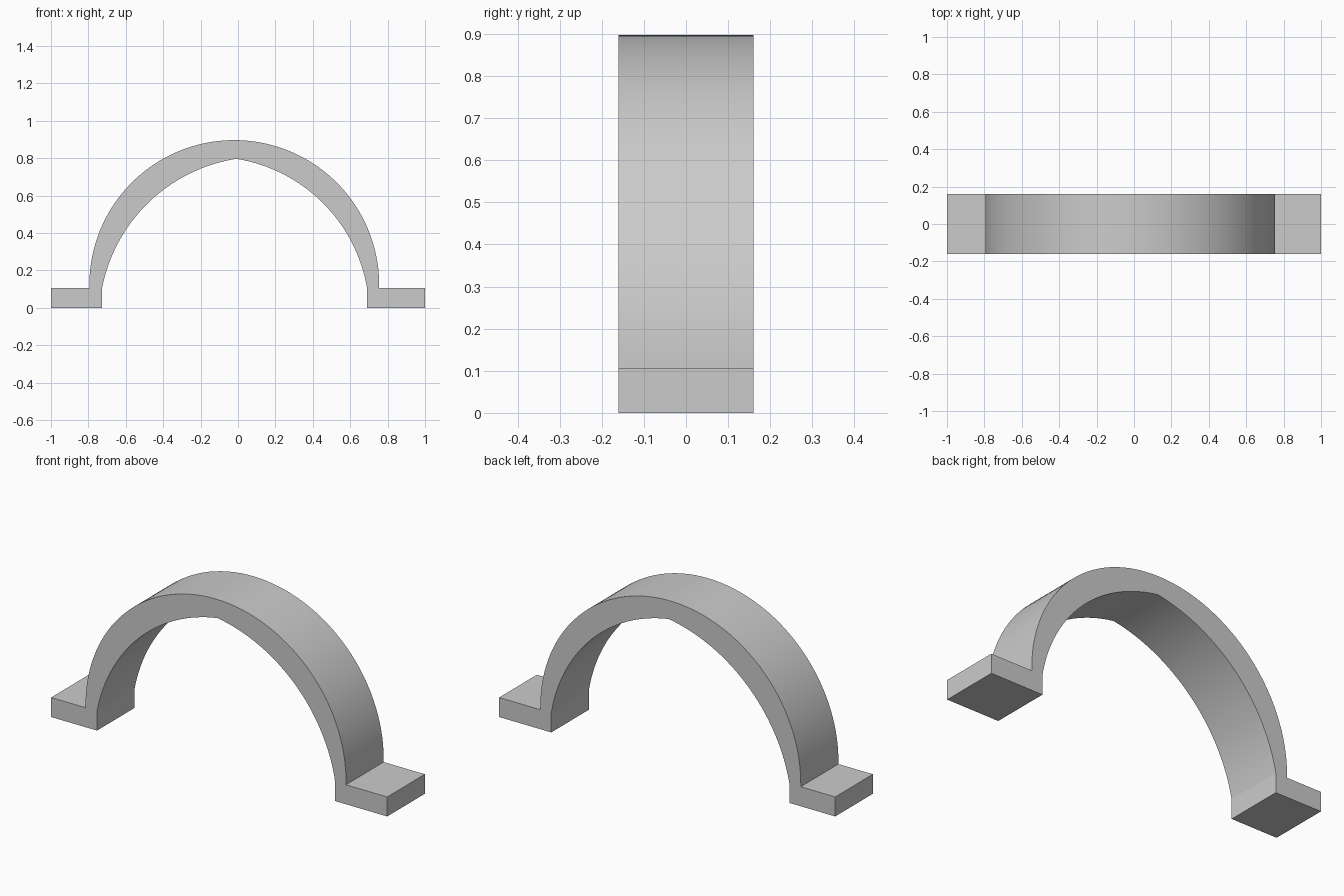
import bpy
import bmesh
from math import atan2, cos, hypot, pi, radians, sin

cube = bpy.data.objects.get("Cube")
if cube:
    bpy.data.objects.remove(cube, do_unlink=True)

DEPTH = 0.16
FOOT = 0.105
STEPS = 32


def sagged_arc(start, end, end_slope):
    """Clockwise circular arc from start to end, leaving end at a given slope."""
    dx, dz = end[0] - start[0], end[1] - start[1]
    chord = atan2(dz, dx)
    half = chord - end_slope
    radius = hypot(dx, dz) / (2 * sin(half))
    first = chord + half + pi / 2
    cx, cz = start[0] - radius * cos(first), start[1] - radius * sin(first)
    angles = [first - 2 * half * i / STEPS for i in range(STEPS + 1)]
    return [(cx + radius * cos(a), cz + radius * sin(a)) for a in angles]


# Outer half circle
outer = [(-0.02 - 0.775 * cos(pi * i / 64), 0.122 + 0.775 * sin(pi * i / 64))
         for i in range(65)]

# Inner opening: two arcs meeting in a faint point
peak = (-0.01, 0.797)
left_inner = sagged_arc((-0.727, FOOT), peak, radians(9))
mirrored = sagged_arc((-0.69, FOOT), (-peak[0], peak[1]), radians(9))
right_inner = [(-x, z) for x, z in mirrored]

# Closed outline with a foot on each side
outline = [(-1, 0), (-1, FOOT), (-0.795, FOOT)] + outer
outline += [(0.755, FOOT), (1, FOOT), (1, 0), (0.69, 0)]
outline += right_inner + left_inner[-2::-1] + [(-0.727, 0)]

# Extrude the outline through the depth
bm = bmesh.new()
face = bm.faces.new([bm.verts.new((x, -DEPTH, z)) for x, z in outline])
result = bmesh.ops.extrude_face_region(bm, geom=[face])
moved = [v for v in result["geom"] if isinstance(v, bmesh.types.BMVert)]
bmesh.ops.translate(bm, verts=moved, vec=(0, 2 * DEPTH, 0))
bmesh.ops.recalc_face_normals(bm, faces=bm.faces)
mesh = bpy.data.meshes.new("arch_bracket")
bm.to_mesh(mesh)
bm.free()
bracket = bpy.data.objects.new("arch_bracket", mesh)
bpy.context.collection.objects.link(bracket)

# Plain grey finish
grey = bpy.data.materials.new("plain_grey")
grey.use_nodes = True
colour = (0.6, 0.6, 0.6, 1)
grey.diffuse_color = colour
grey.node_tree.nodes["Principled BSDF"].inputs["Base Color"].default_value = colour
mesh.materials.append(grey)

bpy.ops.object.select_all(action="DESELECT")
bracket.select_set(True)
bpy.context.view_layer.objects.active = bracket
bpy.ops.object.shade_smooth_by_angle(angle=radians(8))
